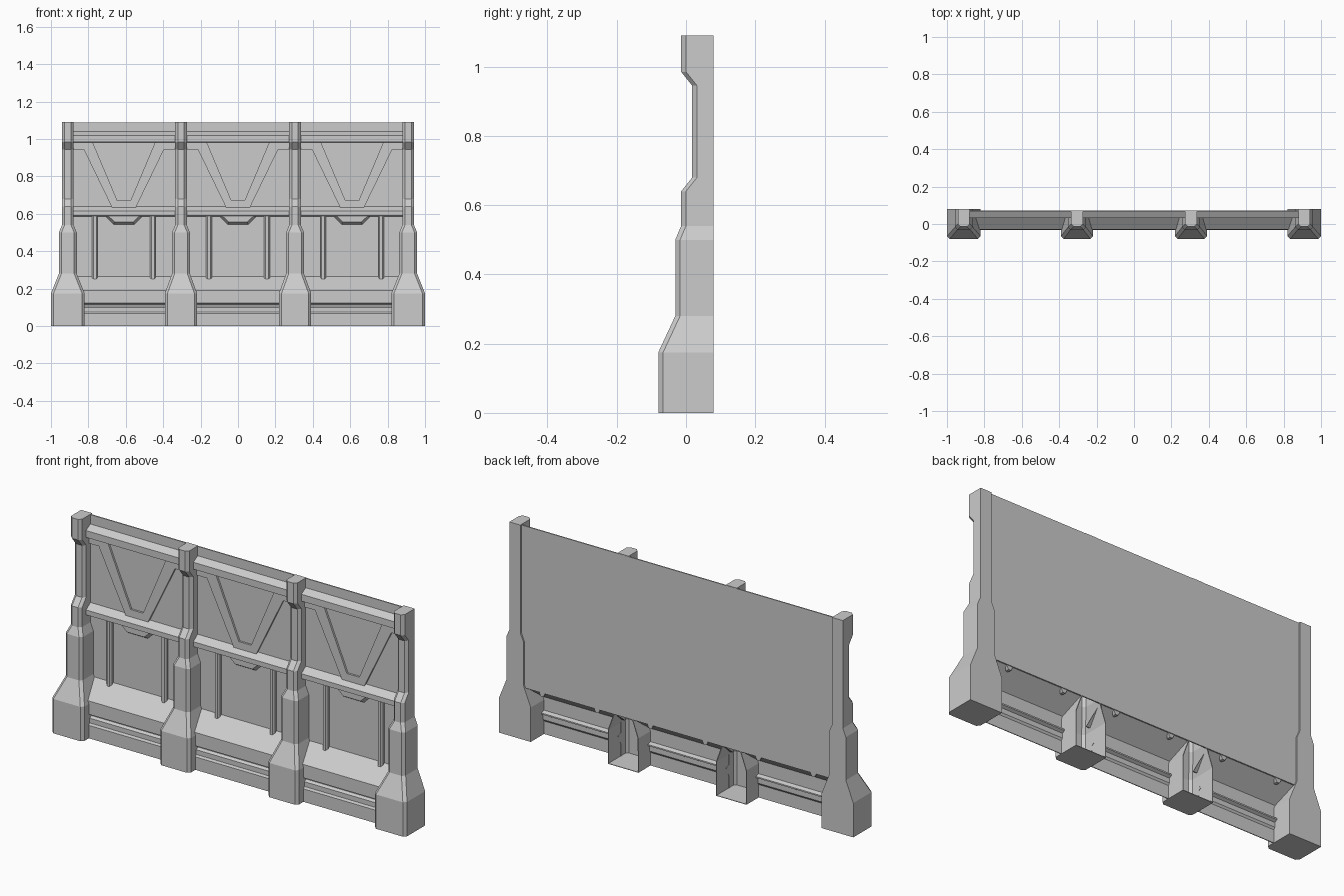
import bpy, bmesh

if "Cube" in bpy.data.objects:
    bpy.data.objects.remove(bpy.data.objects["Cube"])

BAYS = (-0.61, 0.0, 0.61)
WALL = 0.066          # front plane of the thin wall


def finish(bm, name):
    bmesh.ops.recalc_face_normals(bm, faces=bm.faces)
    me = bpy.data.meshes.new(name)
    bm.to_mesh(me)
    bm.free()
    ob = bpy.data.objects.new(name, me)
    bpy.context.collection.objects.link(ob)
    return ob


def loft(name, rings, caps=True, open_back=False):
    """Skin a list of equally sized rings."""
    bm = bmesh.new()
    vs = [[bm.verts.new(p) for p in r] for r in rings]
    n = len(rings[0])
    for a, b in zip(vs, vs[1:]):
        for i in range(n - 1 if open_back else n):
            j = (i + 1) % n
            bm.faces.new((a[i], a[j], b[j], b[i]))
    if caps:
        bm.faces.new(vs[0])
        bm.faces.new(vs[-1])
    return finish(bm, name)


def bar_x(name, profile, x0, x1):
    """Extrude a (y, z) profile along x."""
    return loft(name, [[(x, y, z) for y, z in profile] for x in (x0, x1)])


def plate_y(name, back, front, y0, y1, cx):
    """Solid between a back and a front (x, z) outline."""
    return loft(name, [[(cx + x, y0, z) for x, z in back],
                       [(cx + x, y1, z) for x, z in front]])


def sheet(line, t=0.004):
    return line + [(y + t, z) for y, z in reversed(line)]


def pillar(name, cx, base, back, hollow):
    # z, half width, front y
    levels = [(0, base, -0.08), (0.175, base, -0.08), (0.28, 0.048, -0.031),
              (0.50, 0.048, -0.031), (0.54, 0.031, -0.014), (0.64, 0.031, -0.014),
              (0.68, 0.031, 0.018), (0.945, 0.031, 0.018), (0.985, 0.031, -0.014),
              (1.09, 0.031, -0.014)]
    c = 0.014
    rings = [[(cx - w, back, z), (cx - w, yf + c, z), (cx - w + c, yf, z),
              (cx + w - c, yf, z), (cx + w, yf + c, z), (cx + w, back, z)]
             for z, w, yf in levels]
    ob = loft(name, rings, True, hollow)
    if hollow:
        m = ob.modifiers.new("shell", 'SOLIDIFY')
        m.thickness = 0.004
        m.offset = -1


# Pillars: solid at the ends, open-backed shells in the middle
for s, side in ((-1, "left"), (1, "right")):
    pillar(f"end_pillar_{side}", s * 0.91, 0.09, 0.08, False)
    pillar(f"inner_pillar_{side}", s * 0.305, 0.086, 0.071, True)

# Thin back wall
bar_x("back_wall", [(WALL, 0.262), (WALL, 1.088), (0.072, 1.088), (0.072, 0.262)], -0.9, 0.9)

# Bevelled horizontal rails
for name, top, mid, low in (("top_rail", 1.04, 1.02, 0.985), ("middle_rail", 0.64, 0.615, 0.59)):
    bar_x(name, [(WALL, top), (0.031, mid), (0.031, low), (WALL, low - 0.004)], -0.9, 0.9)

# Raised V brace, half outline mirrored
half = [(0.035, 0.67), (0.17, 0.99), (0.29, 0.99), (0.29, 0.945), (0.215, 0.945), (0.062, 0.63)]
brace = half + [(-x, z) for x, z in reversed(half)]

for i, cx in enumerate(BAYS):
    plate_y(f"v_brace_{i}", brace, brace, WALL, 0.056, cx)

    # Tab hanging under the middle rail
    plate_y(f"rail_tab_{i}",
            [(-0.095, 0.6), (0.095, 0.6), (0.095, 0.583), (0.055, 0.543), (-0.055, 0.543), (-0.095, 0.583)],
            [(-0.083, 0.6), (0.083, 0.6), (0.083, 0.588), (0.049, 0.556), (-0.049, 0.556), (-0.083, 0.588)],
            WALL, 0.045, cx)

    # Vertical ribs with tapered lower ends
    for s in (-1, 1):
        x = cx + s * 0.155
        rings = []
        for z, k in ((0.242, 0.5), (0.256, 1), (0.6, 1)):
            w = 0.015 * k
            rings.append([(x - w, 0.068, z), (x - w, 0.056, z), (x - w * 0.5, 0.046, z),
                          (x + w * 0.5, 0.046, z), (x + w, 0.056, z), (x + w, 0.068, z)])
        loft(f"wall_rib_{i}_{s}", rings)

    # Skirt: sloped ledge and grooved face, open behind
    bar_x(f"skirt_ledge_{i}", sheet([(WALL, 0.266), (-0.03, 0.19)]), cx - 0.25, cx + 0.25)
    bar_x(f"skirt_face_{i}",
          sheet([(-0.03, 0.19), (-0.03, 0.122), (-0.01, 0.115), (-0.01, 0.108), (-0.024, 0.1),
                 (-0.024, 0.076), (-0.031, 0.066), (-0.031, 0.0)]),
          cx - 0.224, cx + 0.224)
